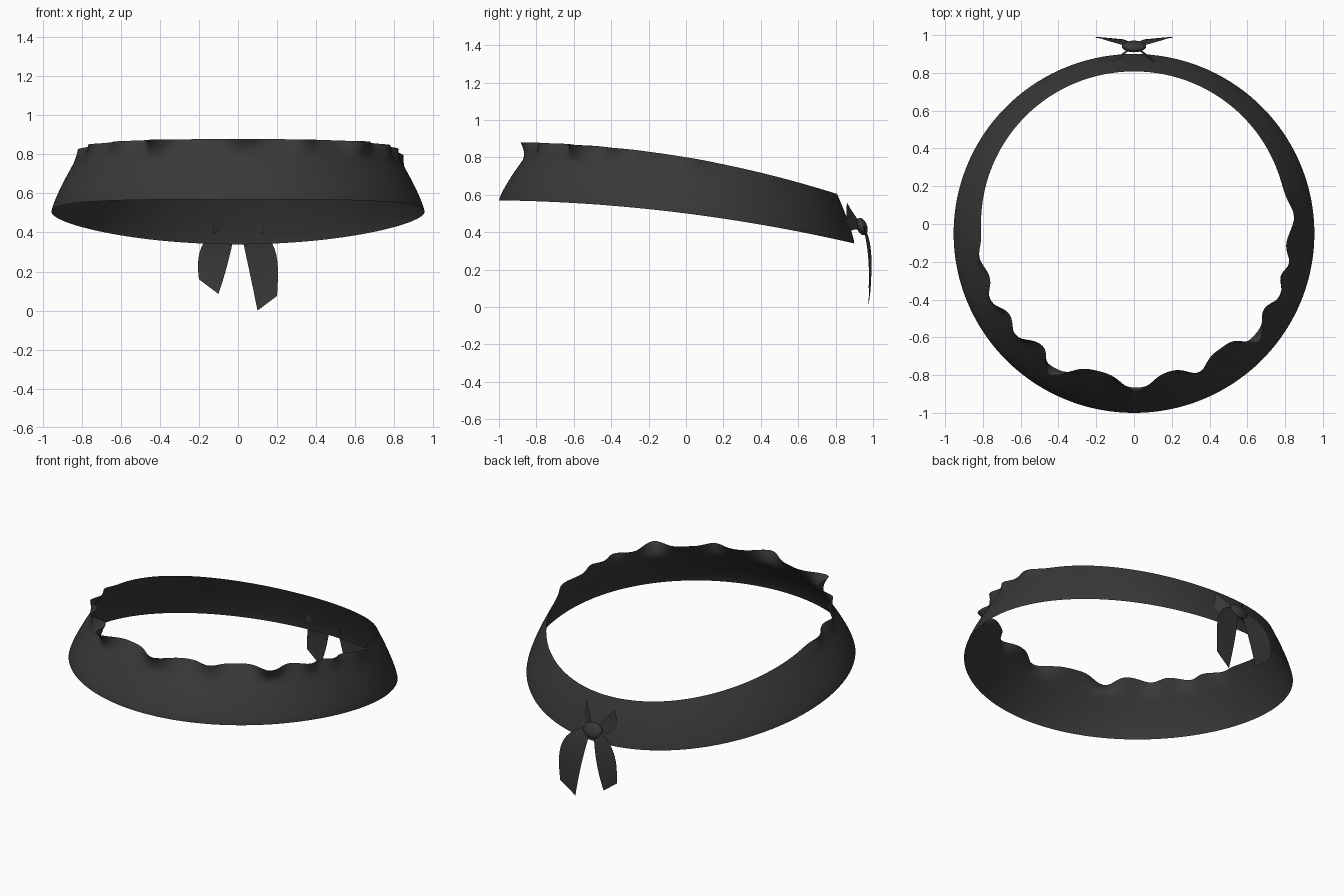
import bpy, math
from mathutils import Vector
from mathutils.geometry import interpolate_bezier

cube = bpy.data.objects.get("Cube")
if cube:
    bpy.data.objects.remove(cube, do_unlink=True)

cloth = bpy.data.materials.new("black_cloth")
cloth.use_nodes = True
COLOR = (0.04, 0.04, 0.04, 1)
cloth.diffuse_color = COLOR
cloth.node_tree.nodes["Principled BSDF"].inputs["Base Color"].default_value = COLOR
cloth.node_tree.nodes["Principled BSDF"].inputs["Roughness"].default_value = 0.8


def sheet(name, rows, closed=False):
    """Smooth surface through equal rows of points."""
    n = len(rows[0])
    span = n if closed else n - 1
    faces = [(r * n + i, r * n + (i + 1) % n, (r + 1) * n + (i + 1) % n, (r + 1) * n + i)
             for r in range(len(rows) - 1) for i in range(span)]
    mesh = bpy.data.meshes.new(name)
    mesh.from_pydata([p for row in rows for p in row], [], faces)
    mesh.materials.append(cloth)
    mesh.polygons.foreach_set("use_smooth", [True] * len(faces))
    obj = bpy.data.objects.new(name, mesh)
    bpy.context.collection.objects.link(obj)
    return obj


def ribbon(name, side, edge_a, edge_b, steps=14, across=6):
    """Strip between two Bezier edges, mirrored by side."""
    def curve(edge):
        a, b, c, d = [Vector((side * x, y, z)) for x, y, z in edge]
        return interpolate_bezier(a, b, c, d, steps)
    rows = [[p.lerp(q, k / across) for k in range(across + 1)]
            for p, q in zip(curve(edge_a), curve(edge_b))]
    return sheet(name, rows)


# Outward folds of the upper lip: angle from the front, width, depth
FOLDS = [(1, 7, 0.09), (-31, 7, 0.12), (-49, 5, 0.06), (-65, 5, 0.06), (-81, 5, 0.03),
         (25, 5, 0.06), (49, 7, 0.11), (67, 5, 0.06), (79, 4, 0.04), (96, 6, 0.04)]


def fold(deg):
    total = 0
    for centre, width, depth in FOLDS:
        d = deg - centre
        # The two deepest folds have a steep side toward the right
        w = width
        if depth > 0.1 and d * centre * (1 if centre < 0 else -1) > 0:
            w = width * 0.6
        total += depth * math.exp(-(d / w) ** 2)
    return total


def band_point(deg, t):
    a = math.radians(deg)
    sx, cy = 0.955 * math.sin(a), -0.95 * math.cos(a)
    inset = 0.154 + 0.057 * math.cos(a)
    y_low = cy - 0.05
    y_top = cy * (1 - inset) - 0.05
    z_low = 0.5 - 0.127 * y_low - 0.057 * y_low ** 2
    z_top = 0.8 - 0.17 * y_top - 0.09 * y_top ** 2
    flare = max(0, (t - 0.68) / 0.32) ** 1.6
    s = 1 - inset * t ** 1.25 + fold(deg) * flare
    return (sx * s, cy * s - 0.05, z_low + (z_top - z_low) * t)


# Head band
SEGMENTS, ROWS = 240, 20
sheet("head_band", [[band_point(i * 360 / SEGMENTS - 180, r / ROWS) for i in range(SEGMENTS)]
                    for r in range(ROWS + 1)], closed=True)

# Bow at the back: hanging tails and short upper ends
for label, side, tip in (("left", 1, 0.0), ("right", -1, 0.085)):
    ribbon(label + "_tail", side,
           [(0.01, 0.945, 0.43), (0.03, 0.975, 0.33), (0.06, 0.985, 0.2), (0.1, 0.975, tip)],
           [(0.05, 0.945, 0.44), (0.22, 0.99, 0.38), (0.21, 1.0, 0.25), (0.2, 0.985, tip + 0.075)])
    ribbon(label + "_bow_end", side,
           [(0.01, 0.93, 0.45), (0.04, 0.91, 0.48), (0.07, 0.88, 0.52), (0.1, 0.86, 0.56)],
           [(0.02, 0.93, 0.41), (0.06, 0.91, 0.42), (0.1, 0.87, 0.41), (0.13, 0.855, 0.39)])

# Knot
bpy.ops.mesh.primitive_uv_sphere_add(segments=24, ring_count=14, radius=1,
                                     location=(0, 0.94, 0.43), rotation=(0.35, 0, 0))
knot = bpy.context.object
knot.name = "knot"
knot.scale = (0.065, 0.028, 0.048)
knot.data.materials.append(cloth)
bpy.ops.object.shade_smooth()
